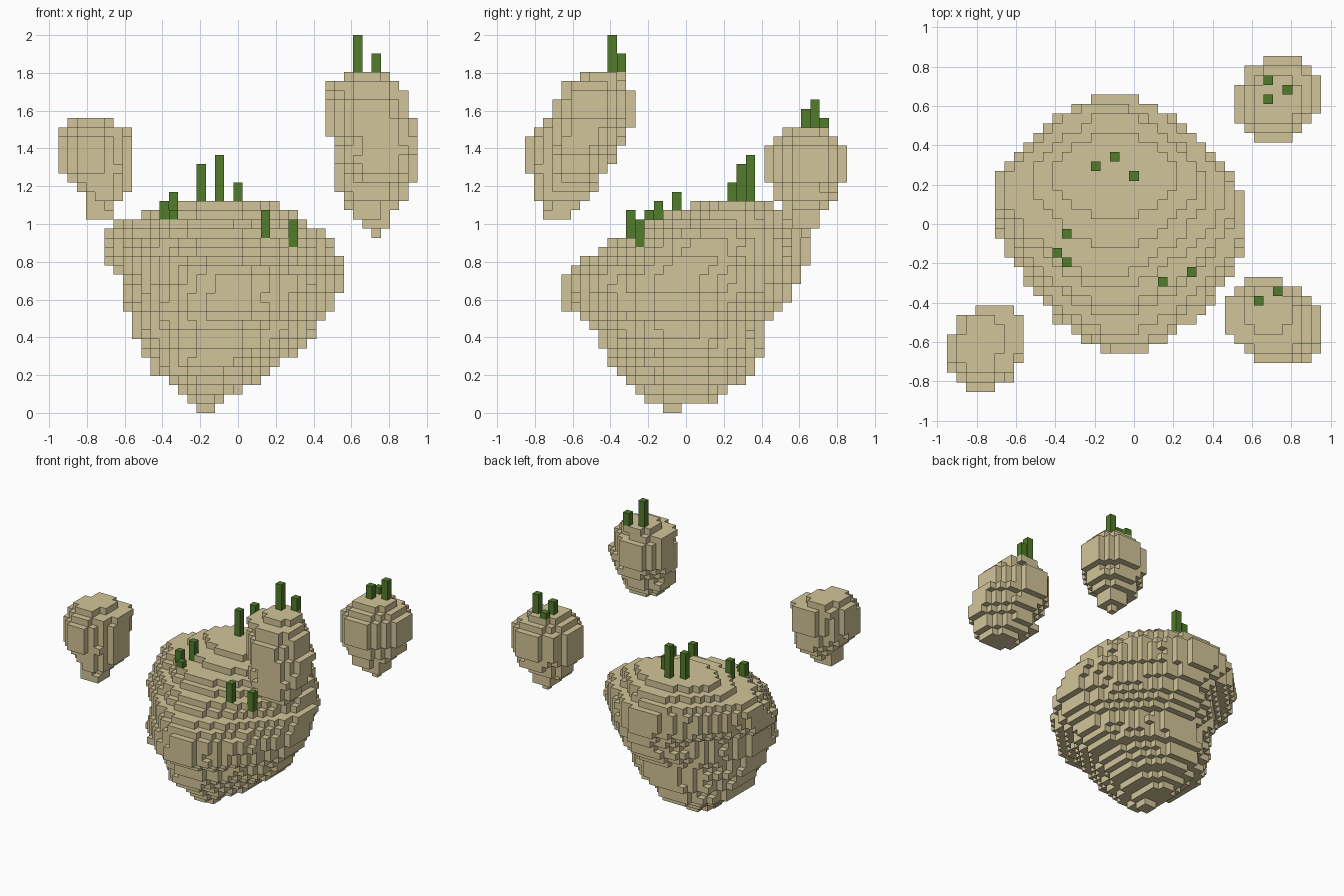
import bpy
import bmesh

cube = bpy.data.objects.get("Cube")
if cube:
    bpy.data.objects.remove(cube, do_unlink=True)

UNIT = 2 / 41            # edge of one block
MID_X, MID_Y = 19.5, 17.5


def make_material(name, color):
    mat = bpy.data.materials.new(name)
    mat.use_nodes = True
    mat.diffuse_color = color
    mat.node_tree.nodes["Principled BSDF"].inputs["Base Color"].default_value = color
    return mat


def rock_cells(rows, foot, crown):
    """Fill rounded block layers between rows of (layer, x0, x1, y0, y1).

    foot and crown give the roundness of the four corners of a layer, as
    (front -x, front +x, back -x, back +x), at the bottom and from the waist up.
    """
    cells = set()
    first, last = rows[0][0], rows[-1][0]
    for low, high in zip(rows, rows[1:] + rows[-1:]):
        span = max(high[0] - low[0], 1)
        for layer in range(low[0], low[0] + span):
            t = (layer - low[0]) / span
            x0, x1, y0, y1 = (round(a + (b - a) * t) for a, b in zip(low[1:], high[1:]))
            rise = min(1, 1.6 * (layer - first) / (last - first))
            powers = [a + (b - a) * rise for a, b in zip(foot, crown)]
            cx, cy = (x0 + x1) / 2, (y0 + y1) / 2
            rx, ry = (x1 - x0) / 2 + 0.2, (y1 - y0) / 2 + 0.2
            for i in range(x0, x1):
                for j in range(y0, y1):
                    dx, dy = i + 0.5 - cx, j + 0.5 - cy
                    power = powers[2 * (dy > 0) + (dx > 0)]
                    if (abs(dx) / rx) ** power + (abs(dy) / ry) ** power <= 1:
                        cells.add((i, j, layer))
    return cells


def build_cells(name, cells, mat):
    """Make a mesh of only the exposed block faces."""
    bm = bmesh.new()
    verts = {}

    def corner(p):
        if p not in verts:
            verts[p] = bm.verts.new(((p[0] - MID_X) * UNIT, (p[1] - MID_Y) * UNIT, p[2] * UNIT))
        return verts[p]

    for cell in sorted(cells):
        for axis in range(3):
            u, v = (axis + 1) % 3, (axis + 2) % 3
            for side in (0, 1):
                neighbour = list(cell)
                neighbour[axis] += 2 * side - 1
                if tuple(neighbour) in cells:
                    continue
                loop = []
                for du, dv in ((0, 0), (1, 0), (1, 1), (0, 1)):
                    p = list(cell)
                    p[axis] += side
                    p[u] += du
                    p[v] += dv
                    loop.append(corner(tuple(p)))
                bm.faces.new(loop if side else loop[::-1])
    mesh = bpy.data.meshes.new(name)
    bm.to_mesh(mesh)
    bm.free()
    mesh.materials.append(mat)
    obj = bpy.data.objects.new(name, mesh)
    bpy.context.collection.objects.link(obj)


def build_stalk(name, i, j, bottom, top, mat):
    bpy.ops.mesh.primitive_cube_add(size=1)
    obj = bpy.context.object
    obj.name = name
    obj.scale = (UNIT, UNIT, (top - bottom) * UNIT)
    obj.location = ((i + 0.5 - MID_X) * UNIT, (j + 0.5 - MID_Y) * UNIT, (top + bottom) / 2 * UNIT)
    obj.data.materials.append(mat)


stone = make_material("sandy_stone", (0.65, 0.56, 0.32, 1))
grass = make_material("grass_green", (0.083, 0.2, 0.024, 1))

# Large island: narrow foot, wide middle, top sloping up to the back
main_rows = [
    (0, 15, 17, 15, 17), (1, 14, 18, 13, 21), (2, 13, 20, 12, 22),
    (4, 10, 23, 10, 25), (7, 9, 27, 8, 26), (9, 8, 28, 7, 26),
    (10, 8, 29, 6, 27), (11, 7, 30, 4, 28), (14, 7, 31, 4, 30),
    (16, 5, 31, 6, 31), (18, 5, 30, 9, 31), (19, 5, 29, 11, 31),
    (20, 6, 27, 12, 30), (21, 9, 26, 15, 29), (22, 11, 24, 18, 27),
]
# Small floating rocks
front_right_rows = [
    (21, 3, 6, 2, 5), (22, 3, 6, 2, 6), (23, 3, 7, 1, 7), (25, 1, 8, 1, 8),
    (27, 0, 8, 0, 9), (29, 0, 8, 0, 9), (30, 0, 8, 1, 9), (31, 1, 6, 2, 8),
]
front_left_rows = [
    (25, 32, 37, 4, 8), (26, 31, 38, 3, 9), (28, 30, 39, 3, 10),
    (31, 29, 39, 3, 12), (33, 29, 38, 3, 12), (35, 29, 37, 4, 11),
    (36, 31, 36, 6, 11),
]
back_left_rows = [
    (19, 34, 35, 30, 31), (20, 33, 36, 29, 32), (22, 31, 37, 28, 33),
    (25, 30, 39, 26, 35), (28, 30, 39, 26, 35), (30, 32, 37, 28, 33),
]

rocks = {
    "main_island": rock_cells(main_rows, (2.1, 1.5, 2.3, 1.8), (1.48, 1.5, 1.45, 1.48)),
    "front_right_rock": rock_cells(front_right_rows, (2, 1.4, 1.4, 2.3), (2, 1.4, 1.4, 2.3)),
    "front_left_rock": rock_cells(front_left_rows, (1.4, 2.3, 2, 1.1), (1.35, 2.3, 2, 1.3)),
    "back_left_rock": rock_cells(back_left_rows, (2, 1.4, 1.6, 1.9), (2.4, 1.4, 1.6, 1.9)),
}
for rock_name, rock in rocks.items():
    build_cells(rock_name, rock, stone)

# Grass stalks as (column, row, top layer), standing on the rock below them
stalks = {
    "main_island": [(17, 24, 28), (15, 23, 27), (19, 22, 25), (12, 16, 24),
                    (11, 14, 23), (12, 13, 22), (22, 11, 22), (25, 12, 21)],
    "front_left_rock": [(32, 9, 41), (34, 10, 39)],
    "back_left_rock": [(33, 32, 32), (33, 30, 33), (35, 31, 34)],
}
for rock_name, places in stalks.items():
    for number, (i, j, top) in enumerate(places, 1):
        column = [c[2] + 1 for c in rocks[rock_name] if c[:2] == (i, j)]
        bottom = min(max(column, default=top - 2), top - 1)
        build_stalk(f"{rock_name}_stalk_{number}", i, j, bottom, top, grass)
